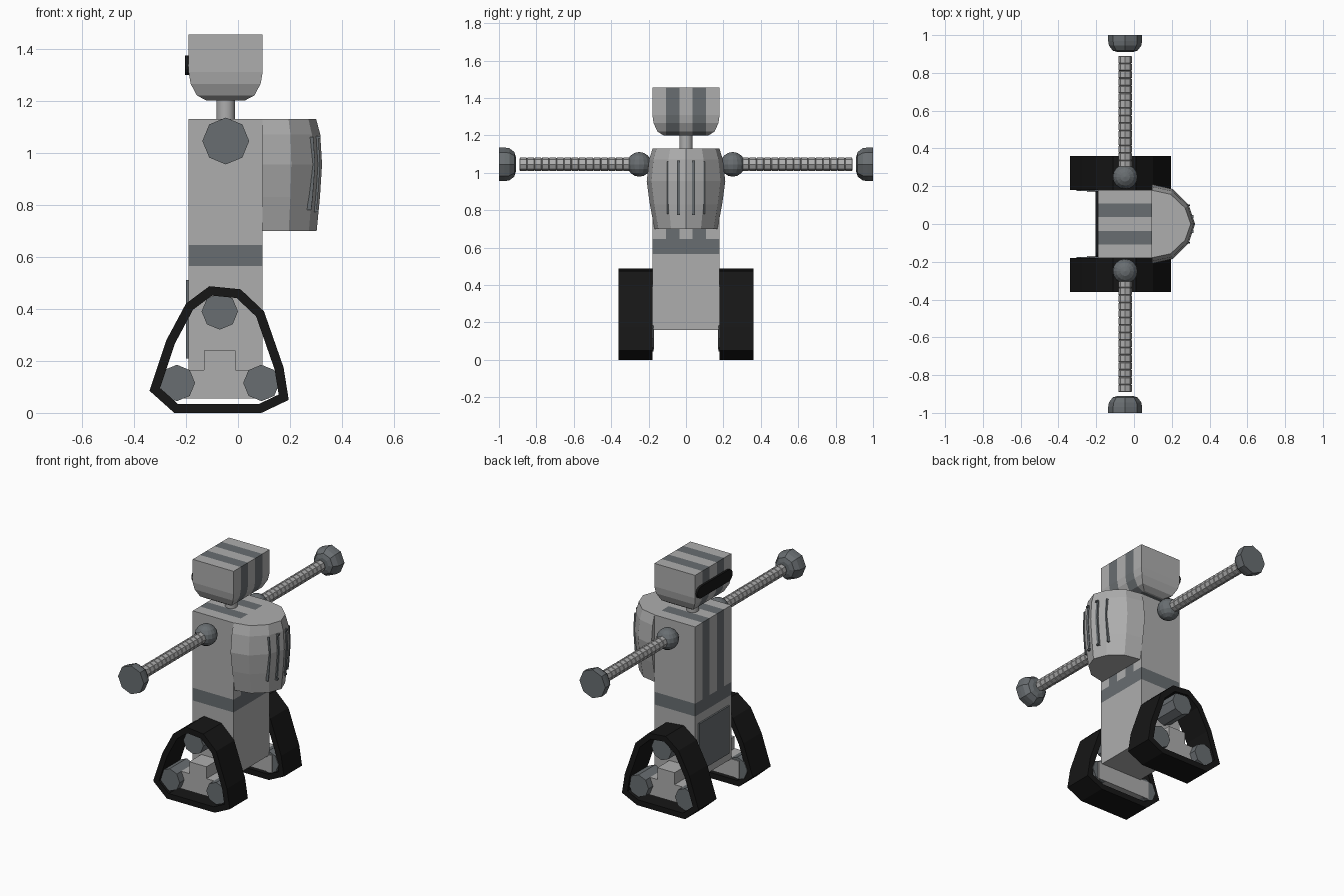
import bpy, bmesh, math
from mathutils import Vector

if "Cube" in bpy.data.objects:
    bpy.data.objects.remove(bpy.data.objects["Cube"])


def material(name, color):
    m = bpy.data.materials.new(name)
    m.diffuse_color = (*color, 1)
    m.use_nodes = True
    m.node_tree.nodes["Principled BSDF"].inputs["Base Color"].default_value = m.diffuse_color
    return m


LIGHT = material("light grey", (0.42, 0.42, 0.42))
DARK = material("dark grey", (0.14, 0.155, 0.165))
BLACK = material("black rubber", (0.008, 0.008, 0.008))


def finish(name, bm, *mats, rule=None):
    """Turn a bmesh into an object; rule(face) picks the material slot."""
    bmesh.ops.recalc_face_normals(bm, faces=bm.faces[:])
    if rule:
        for f in bm.faces:
            f.material_index = int(rule(f))
    me = bpy.data.meshes.new(name)
    bm.to_mesh(me)
    bm.free()
    ob = bpy.data.objects.new(name, me)
    bpy.context.collection.objects.link(ob)
    for m in mats:
        me.materials.append(m)
    return ob


def loft(rings):
    """Closed solid through rings of equal point count."""
    bm = bmesh.new()
    vs = [[bm.verts.new(p) for p in r] for r in rings]
    n = len(vs[0])
    for a, b in zip(vs, vs[1:]):
        for i in range(n):
            j = (i + 1) % n
            bm.faces.new((a[i], a[j], b[j], b[i]))
    bm.faces.new(vs[0])
    bm.faces.new(vs[-1])
    return bm


def cut(bm, axis, values):
    for v in values:
        co, no = Vector(), Vector()
        co[axis], no[axis] = v, 1
        geom = bm.verts[:] + bm.edges[:] + bm.faces[:]
        bmesh.ops.bisect_plane(bm, geom=geom, plane_co=co, plane_no=no)


def prism_y(pts, y0, y1):
    return loft([[(x, y, z) for x, z in pts] for y in (y0, y1)])


def rect(x0, x1, y0, y1, z):
    return [(x0, y0, z), (x1, y0, z), (x1, y1, z), (x0, y1, z)]


def circle_y(cx, cz, r, y, n=8):
    return [(cx + r * math.sin(2 * math.pi * i / n), y,
             cz + r * math.cos(2 * math.pi * i / n)) for i in range(n)]


X0, X1, HW, CX = -0.19, 0.095, 0.18, -0.047
STRIPES = (-0.108, -0.036, 0.036, 0.108)


def striped(f):
    y = abs(f.calc_center_median().y)
    return 0.036 < y < 0.108


# Torso with belt and twin stripes
bm = loft([rect(X0, X1, -HW, HW, z) for z in (0.16, 0.565, 0.645, 1.13)])
cut(bm, 1, STRIPES)


def torso_rule(f):
    z = f.calc_center_median().z
    return 0.565 < z < 0.645 or (z > 0.645 and striped(f))


finish("torso", bm, LIGHT, DARK, rule=torso_rule)

# Head with rounded lower edges
head = [(1.2, 0.07), (1.22, 0.032), (1.265, 0.008), (1.31, 0), (1.455, 0)]
bm = loft([rect(X0 + d, X1 - d, -HW + d * 0.85, HW - d * 0.85, z) for z, d in head])
cut(bm, 1, STRIPES)
finish("head", bm, LIGHT, DARK, rule=striped)

# Visor: flat capsule across the face
cap = []
for s in (1, -1):
    for i in range(9):
        a = math.pi * (i / 8 - 0.5)
        cap.append((s * (0.138 + 0.037 * math.cos(a)), 1.336 + s * 0.037 * math.sin(a)))
finish("visor", loft([[(x, y, z) for y, z in cap] for x in (-0.203, X0 + 0.002)]), BLACK)

# Neck
ring = [(CX + 0.036 * math.cos(i * math.pi / 8), 0.036 * math.sin(i * math.pi / 8)) for i in range(16)]
neck = finish("neck", loft([[(x, y, z) for x, y in ring] for z in (1.12, 1.21)]), LIGHT)
for p in neck.data.polygons:
    p.use_smooth = len(p.vertices) == 4

# Front access panel
finish("access_panel", loft([[(x, y, z) for y, z in
       ((-0.15, 0.21), (0.15, 0.21), (0.15, 0.51), (-0.15, 0.51))]
       for x in (-0.2, X0 + 0.002)]), DARK)

# Backpack: bulging half-round shell
half = [(0, 0.21), (0.11, 0.185), (0.195, 0.1), (0.228, 0)]
plan = half + [(x, -y) for x, y in half[-2::-1]]
levels = [(0.70, 0.80, 0.91), (0.83, 0.92, 0.965), (0.955, 1, 1),
          (1.07, 0.94, 0.97), (1.13, 0.85, 0.90)]
finish("backpack", loft([[(X1 + x * sx, y * sy, z) for x, y in plan]
                         for z, sy, sx in levels]), LIGHT)


def shell_x(y, z):
    """Outer surface of the backpack rear at a given y and z."""
    for (z0, a0, b0), (z1, a1, b1) in zip(levels, levels[1:]):
        if z <= z1:
            t = (z - z0) / (z1 - z0)
            sy, sx = a0 + t * (a1 - a0), b0 + t * (b1 - b0)
            break
    return X1 + sx * (0.228 - 0.33 * abs(y) / sy)


# Backpack vents: bars that follow the shell, with end caps
for y, w in ((-0.04, 0.008), (0.04, 0.008), (-0.098, 0.004), (0.098, 0.004)):
    rings = []
    for z in (0.78, 0.83, 0.955, 1.06):
        x = shell_x(y, z)
        rings.append(rect(x - 0.01, x + 0.006, y - w, y + w, z))
    finish("backpack_vent", loft(rings), DARK)
    if w > 0.005:
        for z in (0.778, 1.06):
            x = shell_x(y, z)
            finish("vent_cap", loft([rect(x - 0.01, x + 0.013, y - w, y + w, z + d)
                                     for d in (-0.005, 0.005)]), DARK)

# Track outline (x, z) and suspension block outline
track = [(-0.34, 0.085), (-0.245, 0.0), (0.09, 0.0), (0.195, 0.05), (0.175, 0.175),
         (0.1, 0.39), (0.01, 0.475), (-0.11, 0.487), (-0.2, 0.42), (-0.275, 0.28)]
block = [(-0.25, 0.055), (0.12, 0.055), (0.12, 0.165), (-0.01, 0.165),
         (-0.01, 0.24), (-0.13, 0.24), (-0.13, 0.165), (-0.25, 0.165)]


def inset(pts, d):
    out = []
    for i, p in enumerate(pts):
        p = Vector(p)
        a = (p - Vector(pts[i - 1])).normalized()
        b = (Vector(pts[(i + 1) % len(pts)]) - p).normalized()
        n = (Vector((-a.y, a.x)) + Vector((-b.y, b.x))).normalized()
        out.append(p + n * d / max(0.5, n.dot(Vector((-a.y, a.x)))))
    return out


for s, side in ((1, "left"), (-1, "right")):
    # Rubber track: hollow band
    bm = bmesh.new()
    inner = inset(track, 0.035)
    loops = [[bm.verts.new((x, s * y, z)) for x, z in pts]
             for pts, y in ((track, 0.18), (track, 0.36), (inner, 0.36), (inner, 0.18))]
    n = len(track)
    for k in range(4):
        a, b = loops[k], loops[(k + 1) % 4]
        for i in range(n):
            j = (i + 1) % n
            bm.faces.new((a[i], a[j], b[j], b[i]))
    finish(side + "_track", bm, BLACK)

    # Wheels and suspension block
    for cx, cz in ((-0.235, 0.115), (0.09, 0.115), (-0.07, 0.39)):
        finish(side + "_wheel", loft([circle_y(cx, cz, 0.07, s * y) for y in (0.175, 0.345)]), DARK)
    finish(side + "_suspension", prism_y(block, s * 0.17, s * 0.30), LIGHT)

    # Shoulder ball
    bm = bmesh.new()
    bmesh.ops.create_uvsphere(bm, u_segments=16, v_segments=8, radius=0.066)
    bmesh.ops.translate(bm, verts=bm.verts[:], vec=(CX, s * 0.25, 1.045))
    finish(side + "_shoulder", bm, DARK)

    # Segmented arm: ridged tube
    rings, pitch = [], 0.0395
    for i in range(16):
        y = 0.89 - (16 - i) * pitch
        for dy, r in ((0, 0.031), (0.003, 0.036), (pitch - 0.003, 0.036), (pitch - 0.0005, 0.031)):
            rings.append(circle_y(CX, 1.045, r, s * (y + dy)))
    finish(side + "_arm", loft(rings), LIGHT)

    # Hand: domed octagonal cap
    finish(side + "_hand", loft([circle_y(CX, 1.045, r, s * y) for y, r in
           ((0.91, 0.04), (0.918, 0.066), (0.945, 0.086), (0.97, 0.09), (1.0, 0.09))]), DARK)
